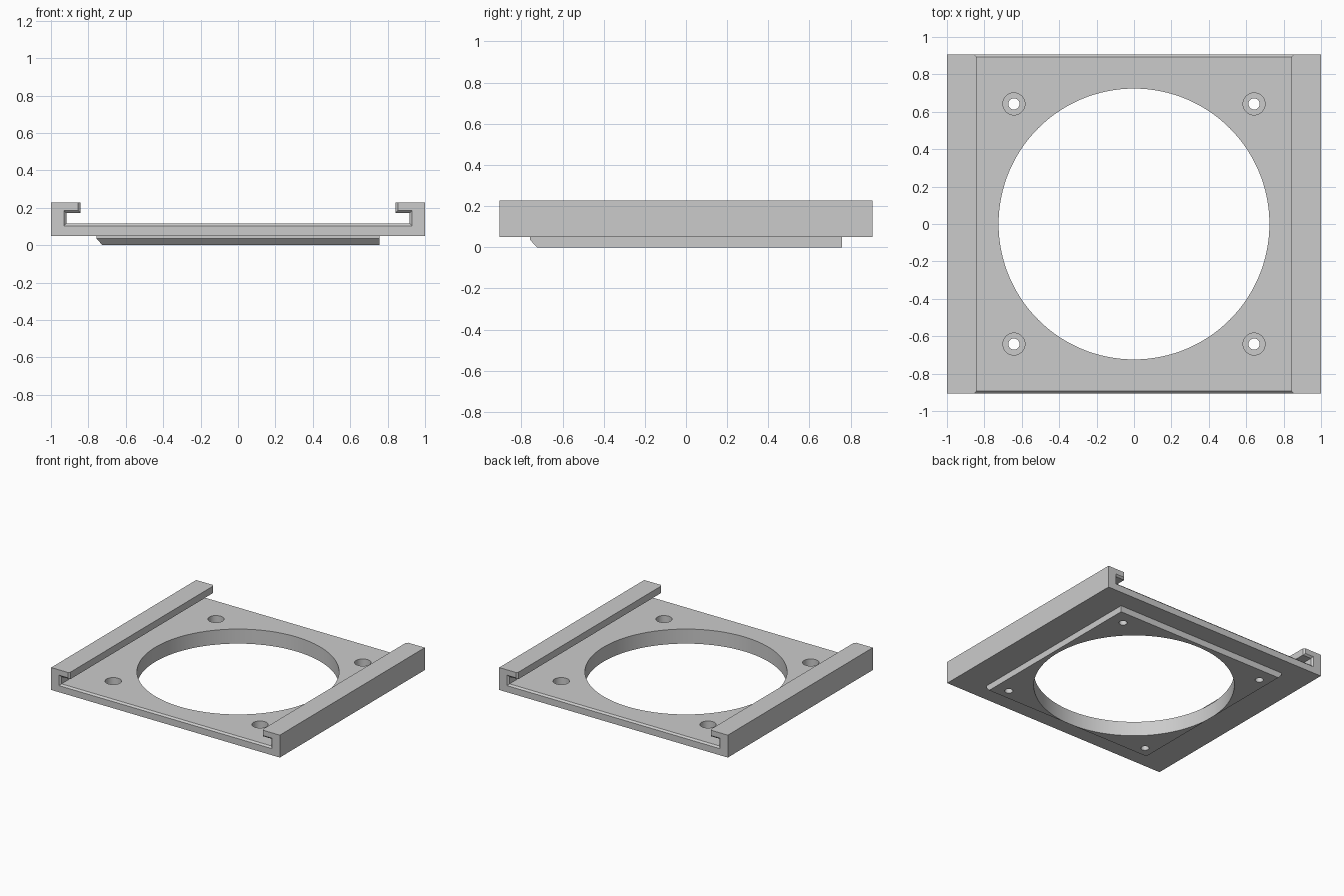
import bpy, bmesh, math

if "Cube" in bpy.data.objects:
    bpy.data.objects.remove(bpy.data.objects["Cube"])

grey = bpy.data.materials.new("light grey")
grey.diffuse_color = (0.6, 0.6, 0.6, 1)
grey.use_nodes = True
grey.node_tree.nodes["Principled BSDF"].inputs["Base Color"].default_value = grey.diffuse_color


def loft(name, rings):
    """Solid skinned through rings of equal point count, capped at both ends."""
    bm = bmesh.new()
    vs = [[bm.verts.new(p) for p in ring] for ring in rings]
    n = len(vs[0])
    for a, b in zip(vs, vs[1:]):
        for i in range(n):
            j = (i + 1) % n
            bm.faces.new((a[i], a[j], b[j], b[i]))
    bm.faces.new(vs[0][::-1])
    bm.faces.new(vs[-1])
    bmesh.ops.recalc_face_normals(bm, faces=bm.faces)
    me = bpy.data.meshes.new(name)
    bm.to_mesh(me)
    bm.free()
    me.materials.append(grey)
    ob = bpy.data.objects.new(name, me)
    bpy.context.collection.objects.link(ob)
    return ob


def rect(x0, x1, y0, y1, z):
    return [(x0, y0, z), (x1, y0, z), (x1, y1, z), (x0, y1, z)]


def cylinder(name, x, y, r, z0, z1, n):
    ring = [(x + r * math.cos(2 * math.pi * i / n), y + r * math.sin(2 * math.pi * i / n))
            for i in range(n)]
    return loft(name, [[(px, py, z) for px, py in ring] for z in (z0, z1)])


def combine(target, tool, operation):
    """Apply a boolean and remove the tool object."""
    tool.hide_render = True
    mod = target.modifiers.new("combine", 'BOOLEAN')
    mod.operation = operation
    mod.solver = 'EXACT'
    mod.object = tool
    bpy.context.view_layer.objects.active = target
    bpy.ops.object.modifier_apply(modifier=mod.name)
    bpy.data.objects.remove(tool)


# Outer block of the slide-in plate
HY = 0.906
plate = loft("slide_plate", [rect(-1, 1, -HY, HY, z) for z in (0.05, 0.227)])


# Undercut slot between the two rails, flared at both open ends
def slot_ring(y, f):
    half = [(0.918 + f, 0.115 - f), (0.918 + f, 0.172 + f), (0.842 + f, 0.172 + f), (0.842 + f, 0.3)]
    return [(x, y, z) for x, z in half] + [(-x, y, z) for x, z in half[::-1]]


F = 0.013
slot = loft("slot_cutter", [slot_ring(-HY - F, 2 * F), slot_ring(-HY + F, 0),
                            slot_ring(HY - F, 0), slot_ring(HY + F, 2 * F)])
combine(plate, slot, 'DIFFERENCE')

# Square locating boss underneath, bevelled on its left and front edges
B, C = 0.757, 0.725
boss = loft("locating_boss", [rect(-C, B, -C, B, 0), rect(-B, B, -B, B, 0.035),
                              rect(-B, B, -B, B, 0.08)])
combine(plate, boss, 'UNION')

# Large central opening
combine(plate, cylinder("opening_cutter", 0, 0, 0.724, -0.1, 0.4, 128), 'DIFFERENCE')

# Counterbored screw holes in the four corners
for sx in (-1, 1):
    for sy in (-1, 1):
        x, y = 0.642 * sx, 0.642 * sy
        combine(plate, cylinder("screw_cutter", x, y, 0.03, -0.1, 0.4, 32), 'DIFFERENCE')
        combine(plate, cylinder("counterbore_cutter", x, y, 0.059, 0.054, 0.4, 40), 'DIFFERENCE')

# Smooth round walls, sharp edges
bpy.ops.object.select_all(action='DESELECT')
plate.select_set(True)
bpy.context.view_layer.objects.active = plate
bpy.ops.object.shade_smooth_by_angle(angle=math.radians(25))
